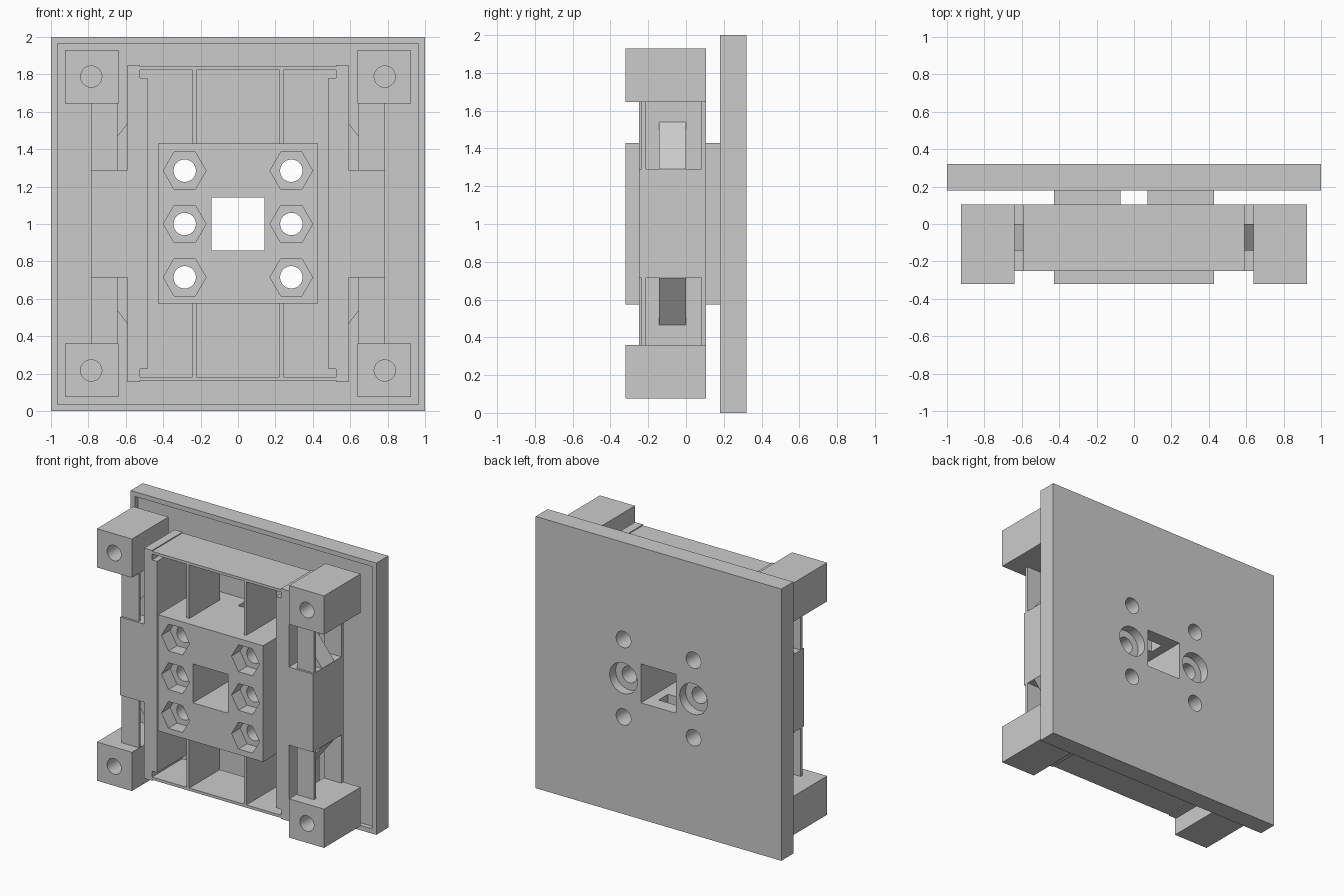
import bpy, bmesh, math

if "Cube" in bpy.data.objects:
    bpy.data.objects.remove(bpy.data.objects["Cube"])


def prism(name, pts, y0, y1):
    """Extrude an (x, z) outline along y."""
    bm = bmesh.new()
    a = [bm.verts.new((x, y0, z)) for x, z in pts]
    b = [bm.verts.new((x, y1, z)) for x, z in pts]
    bm.faces.new(a)
    bm.faces.new(b[::-1])
    n = len(pts)
    for i in range(n):
        j = (i + 1) % n
        bm.faces.new((a[i], b[i], b[j], a[j]))
    bmesh.ops.recalc_face_normals(bm, faces=bm.faces)
    me = bpy.data.meshes.new(name)
    bm.to_mesh(me)
    bm.free()
    ob = bpy.data.objects.new(name, me)
    bpy.context.collection.objects.link(ob)
    return ob


def box(name, x0, x1, y0, y1, z0, z1):
    return prism(name, [(x0, z0), (x1, z0), (x1, z1), (x0, z1)], y0, y1)


def ngon(name, x, z, r, n, y0, y1):
    t = 2 * math.pi / n
    return prism(name, [(x + r * math.cos(i * t), z + r * math.sin(i * t))
                        for i in range(n)], y0, y1)


def cut(ob, cutters):
    """Subtract each cutter from the object, then delete it."""
    bpy.context.view_layer.objects.active = ob
    for c in cutters:
        c.hide_render = True
        m = ob.modifiers.new("cut", 'BOOLEAN')
        m.operation, m.solver, m.object = 'DIFFERENCE', 'EXACT', c
        bpy.ops.object.modifier_apply(modifier=m.name)
        bpy.data.objects.remove(c)
    bpy.ops.object.select_all(action='DESELECT')
    ob.select_set(True)
    bpy.ops.object.shade_smooth_by_angle(angle=math.radians(30))


HOLES = [(x, z) for x in (-0.285, 0.285) for z in (0.715, 1.0, 1.285)]


def shared_cutters():
    """Square window and six bolt holes through block and plate."""
    return ([box("window_cutter", -0.143, 0.143, -1, 1, 0.857, 1.143)] +
            [ngon("bolt_cutter", x, z, 0.06, 32, -1, 1) for x, z in HOLES])


# Back plate: shallow front recess, bolt holes, counterbores on the rear
plate = box("back_plate", -1, 1, 0.18, 0.32, 0, 2)
cut(plate, [box("recess_cutter", -0.965, 0.965, 0.0, 0.215, 0.035, 1.965)]
    + shared_cutters()
    + [ngon("bore_cutter", x, 1.0, 0.113, 32, 0.25, 0.5) for x in (-0.285, 0.285)])

# Centre block: hexagonal nut pockets, rear vertical slot
block = box("centre_block", -0.428, 0.428, -0.32, 0.215, 0.575, 1.43)
cut(block, shared_cutters()
    + [ngon("nut_cutter", x, z, 0.114, 6, -1, -0.22) for x, z in HOLES]
    + [box("slot_cutter", -0.072, 0.072, 0.105, 0.5, 0, 2)])

F, B = -0.25, 0.105  # front and back of the frame

for s, side in ((-1, "left"), (1, "right")):
    # Frame side with stepped ends and a wide middle
    outline = [(0.485, 0.225), (0.525, 0.225), (0.525, 0.155), (0.59, 0.155),
               (0.59, 0.715), (0.785, 0.715), (0.785, 1.29), (0.59, 1.29),
               (0.59, 1.85), (0.525, 1.85), (0.525, 1.78), (0.485, 1.78)]
    prism(side + "_frame_side", [(s * x, z) for x, z in outline], F, B)

    for top, end in ((False, "lower"), (True, "upper")):
        def fz(z):
            return 2.005 - z if top else z
        tag = f"{end}_{side}_"
        x0, x1 = sorted((s * 0.64, s * 0.925))
        z0, z1 = sorted((fz(0.075), fz(0.36)))
        # Corner foot block with a through hole
        foot = box(tag + "corner_block", x0, x1, -0.32, B, z0, z1)
        cut(foot, [ngon("hole_cutter", s * 0.785, fz(0.217), 0.057, 32, -1, 1)])
        # Thin front and rear straps joining corner block to frame
        p0, p1 = sorted((s * 0.643, s * 0.785))
        q0, q1 = sorted((fz(0.36), fz(0.715)))
        box(tag + "front_strap", p0, p1, -0.235, -0.213, q0, q1)
        box(tag + "rear_strap", p0, p1, 0.083, B, q0, q1)
        # Sloped gusset
        prism(tag + "gusset", [(s * 0.59, fz(0.715)), (s * 0.785, fz(0.715)),
                               (s * 0.59, fz(0.465))], -0.143, 0.0)
        # Rib from centre block to end wall
        r0, r1 = sorted((s * 0.222, s * 0.243))
        w0, w1 = sorted((fz(0.18), fz(0.575)))
        box(tag + "rib", r0, r1, F, B, w0, w1)

# Thin end walls of the frame
box("lower_end_wall", -0.525, 0.525, F, B, 0.162, 0.182)
box("upper_end_wall", -0.525, 0.525, F, B, 1.823, 1.843)
